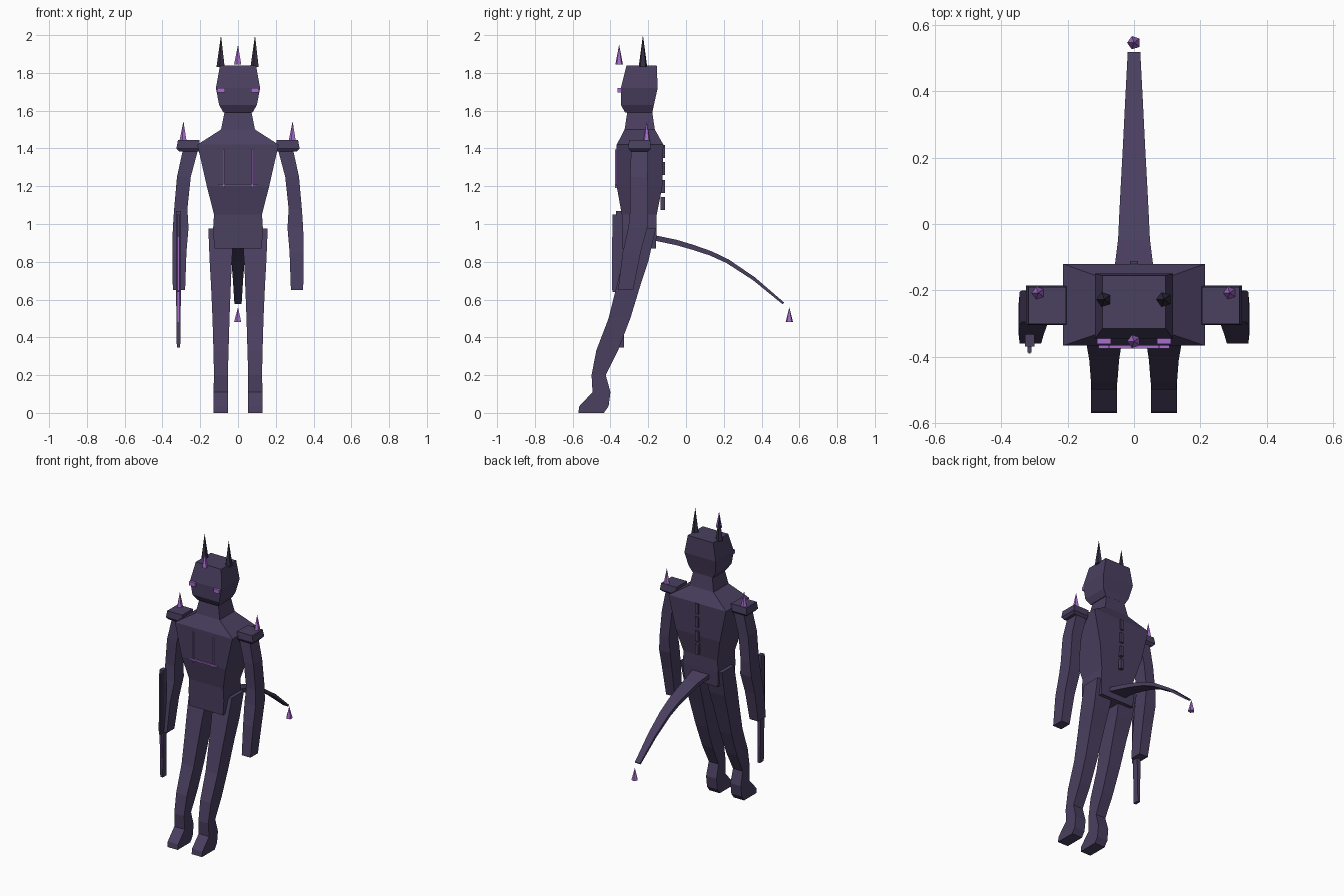
import bpy, bmesh, math


def material(name, rgb):
    m = bpy.data.materials.new(name)
    m.diffuse_color = (*rgb, 1)
    return m


HIDE = material("dusky violet", (0.069, 0.050, 0.117))
HORN = material("dark horn", (0.036, 0.028, 0.055))
GLOW = material("bright purple", (0.39, 0.155, 0.62))


def finish(bm, name, mat):
    bmesh.ops.recalc_face_normals(bm, faces=bm.faces)
    me = bpy.data.meshes.new(name)
    bm.to_mesh(me)
    bm.free()
    me.materials.append(mat)
    ob = bpy.data.objects.new(name, me)
    bpy.context.collection.objects.link(ob)
    return ob


def loft(name, rings, mat):
    """Skin a list of four-cornered rings and cap both ends."""
    bm = bmesh.new()
    loops = [[bm.verts.new(p) for p in ring] for ring in rings]
    for a, b in zip(loops, loops[1:]):
        for i in range(4):
            j = (i + 1) % 4
            bm.faces.new((a[i], a[j], b[j], b[i]))
    bm.faces.new(loops[0])
    bm.faces.new(loops[-1])
    return finish(bm, name, mat)


def slab(z, x0, x1, y0, y1):
    return [(x0, y0, z), (x1, y0, z), (x1, y1, z), (x0, y1, z)]


def box(name, x0, x1, y0, y1, z0, z1, mat):
    return loft(name, [slab(z0, x0, x1, y0, y1), slab(z1, x0, x1, y0, y1)], mat)


def column(name, sections, mat=HIDE, side=1):
    """Sections are (z, x0, x1, y0, y1)."""
    return loft(name, [slab(z, side * a, side * b, c, d)
                       for z, a, b, c, d in sections], mat)


def spike(name, x, y, z0, z1, r, mat):
    bm = bmesh.new()
    bmesh.ops.create_cone(bm, cap_ends=True, segments=5, radius1=r, radius2=0, depth=z1 - z0)
    for v in bm.verts:
        a, b = v.co.x, v.co.y
        v.co = (x - b, y + a, v.co.z + (z0 + z1) / 2)
    return finish(bm, name, mat)


# Torso with neck, then head
column("torso", [(0.87, -0.125, 0.125, -0.34, -0.16),
                 (0.97, -0.132, 0.132, -0.34, -0.155),
                 (1.05, -0.127, 0.127, -0.34, -0.155),
                 (1.20, -0.165, 0.165, -0.367, -0.125),
                 (1.42, -0.215, 0.215, -0.367, -0.12),
                 (1.50, -0.09, 0.09, -0.325, -0.165),
                 (1.60, -0.07, 0.07, -0.31, -0.18)])
column("head", [(1.59, -0.077, 0.077, -0.322, -0.178),
                (1.63, -0.100, 0.100, -0.345, -0.170),
                (1.72, -0.117, 0.117, -0.345, -0.150),
                (1.84, -0.095, 0.095, -0.315, -0.155)])

# Paired parts
for s, tag in ((-1, "left"), (1, "right")):
    column("arm_" + tag, [(0.65, 0.28, 0.345, -0.36, -0.28),
                          (0.85, 0.273, 0.348, -0.335, -0.24),
                          (0.98, 0.262, 0.345, -0.305, -0.205),
                          (1.08, 0.268, 0.338, -0.295, -0.20),
                          (1.25, 0.25, 0.323, -0.297, -0.203),
                          (1.40, 0.21, 0.29, -0.29, -0.20)], HIDE, s)
    column("shoulder_pad_" + tag, [(1.385, 0.205, 0.312, -0.295, -0.20),
                                   (1.40, 0.20, 0.326, -0.305, -0.185),
                                   (1.445, 0.205, 0.318, -0.302, -0.19)], HIDE, s)
    spike("shoulder_spike_" + tag, s * 0.289, -0.208, 1.443, 1.545, 0.02, GLOW)
    spike("horn_" + tag, s * 0.09, -0.228, 1.83, 2.0, 0.024, HORN)

    # Leg leaning forward and widening into the foot
    column("leg_" + tag, [(0.0, 0.052, 0.13, -0.57, -0.435),
                          (0.035, 0.052, 0.13, -0.565, -0.41),
                          (0.11, 0.052, 0.13, -0.495, -0.40),
                          (0.20, 0.054, 0.127, -0.50, -0.425),
                          (0.33, 0.05, 0.13, -0.475, -0.36),
                          (0.50, 0.045, 0.135, -0.41, -0.295),
                          (0.68, 0.038, 0.143, -0.365, -0.24),
                          (0.80, 0.033, 0.15, -0.335, -0.20),
                          (0.975, 0.02, 0.157, -0.29, -0.16)], HIDE, s)

    # Eye plate and chest stripe
    box("eye_" + tag, s * 0.069, s * 0.112, -0.362, -0.34, 1.695, 1.72, GLOW)
    box("chest_stripe_" + tag, s * 0.072, s * 0.079, -0.376, -0.366, 1.19, 1.395, GLOW)

box("chest_bar", -0.107, 0.107, -0.376, -0.364, 1.20, 1.21, GLOW)
spike("forehead_spike", 0, -0.354, 1.845, 1.95, 0.021, GLOW)

# Plates along the spine
for i, z in enumerate((1.075, 1.165, 1.26, 1.35)):
    box(f"spine_plate_{i + 1}", -0.012, 0.012, -0.135, -0.112, z, z + 0.068, HIDE)

# Flat arching tail: y, z, half width, half thickness
path = [(-0.16, 0.925, 0.062, 0.014), (-0.05, 0.902, 0.048, 0.014),
        (0.035, 0.877, 0.044, 0.013), (0.13, 0.845, 0.039, 0.012),
        (0.22, 0.803, 0.034, 0.011), (0.36, 0.71, 0.027, 0.009),
        (0.515, 0.58, 0.019, 0.006)]
rings = []
for i, (y, z, w, t) in enumerate(path):
    a, b = path[max(i - 1, 0)], path[min(i + 1, len(path) - 1)]
    ang = math.atan2(b[1] - a[1], b[0] - a[0])
    dy, dz = -math.sin(ang) * t, math.cos(ang) * t
    rings.append([(-w, y - dy, z - dz), (w, y - dy, z - dz),
                  (w, y + dy, z + dz), (-w, y + dy, z + dz)])
loft("tail", rings, HIDE)
spike("tail_spike", 0, 0.547, 0.48, 0.56, 0.021, GLOW)

# Long blade held beside the hand, with its glowing strip
column("blade", [(0.345, -0.324, -0.306, -0.368, -0.328),
                 (0.65, -0.328, -0.302, -0.37, -0.33),
                 (1.07, -0.329, -0.301, -0.37, -0.333)])
box("blade_edge", -0.321, -0.309, -0.388, -0.37, 0.64, 1.05, HIDE)
box("blade_glow_upper", -0.319, -0.312, -0.391, -0.387, 0.65, 0.93, GLOW)
box("blade_glow_lower", -0.319, -0.312, -0.375, -0.366, 0.48, 0.64, GLOW)
